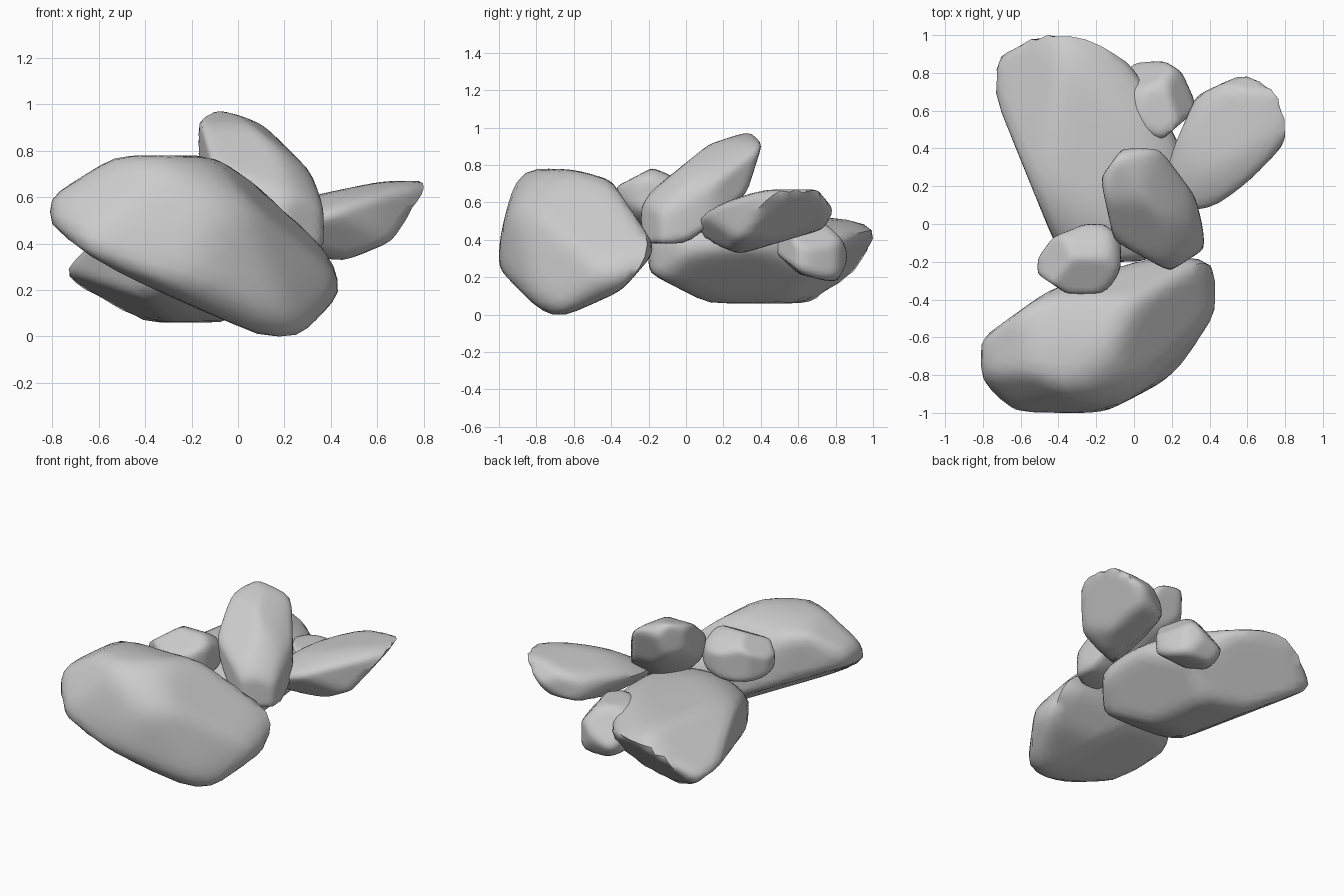
import bpy, bmesh, math
from mathutils import Matrix, Vector

cube = bpy.data.objects.get("Cube")
if cube:
    bpy.data.objects.remove(cube, do_unlink=True)

# Single stone colour
stone = bpy.data.materials.new("stone_grey")
stone.use_nodes = True
colour = (0.6, 0.6, 0.6, 1)
stone.diffuse_color = colour
stone.node_tree.nodes["Principled BSDF"].inputs["Base Color"].default_value = colour

SHARPNESS = 30    # how crisply the worn facets meet
SWELL = 1.16      # ellipsoid oversize before the facets trim it


def tilted_ellipsoid(half, tilt):
    """Matrix turning a unit sphere into an ellipsoid leaning by xy, xz, yz."""
    xy, xz, yz = tilt
    b = math.sqrt(1 - xy * xy)
    c = (yz - xy * xz) / b
    d = math.sqrt(max(1 - xz * xz - c * c, 0.02))
    return Matrix.Diagonal(half) @ Matrix(((1, 0, 0), (xy, b, 0), (xz, c, d)))


def facet_planes(half, slants, facets):
    """Box sides, facets as (angle, distance) in the xy, xz or yz plane,
    and slanted facets as (heading, climb, distance)."""
    planes = []
    for axis in range(3):
        for sign in (-1, 1):
            normal = Vector((0, 0, 0))
            normal[axis] = sign
            planes.append((normal, half[axis]))
    for plane, cuts in facets.items():
        first, second = ("xyz".index(letter) for letter in plane)
        for angle, distance in cuts:
            normal = Vector((0, 0, 0))
            normal[first] = math.cos(math.radians(angle))
            normal[second] = math.sin(math.radians(angle))
            planes.append((normal, distance))
    for heading, climb, distance in slants:
        h, c = math.radians(heading), math.radians(climb)
        normal = Vector((math.cos(h) * math.cos(c), math.sin(h) * math.cos(c), math.sin(c)))
        planes.append((normal, distance))
    return planes


def rock(name, low, high, tilt, slants, **facets):
    """Worn boulder filling the box low..high, flattened by facet planes."""
    low, high = Vector(low), Vector(high)
    centre, half = (low + high) / 2, (high - low) / 2
    shape = tilted_ellipsoid(half, tilt) * SWELL
    planes = facet_planes(half, slants, facets)

    bm = bmesh.new()
    bmesh.ops.create_icosphere(bm, subdivisions=4, radius=1)
    for v in bm.verts:
        p = shape @ v.co.normalized()
        total = 1 + sum(max(0, n.dot(p) / d) ** SHARPNESS for n, d in planes)
        v.co = p / total ** (1 / SHARPNESS)

    # Undo the slight shrinkage left by rounding the facet edges
    for axis in range(3):
        values = [v.co[axis] for v in bm.verts]
        start, size = min(values), max(values) - min(values)
        for v in bm.verts:
            part = (v.co[axis] - start) / size
            v.co[axis] = (part * 2 - 1) * half[axis]

    mesh = bpy.data.meshes.new(name)
    bm.to_mesh(mesh)
    bm.free()
    mesh.materials.append(stone)
    obj = bpy.data.objects.new(name, mesh)
    obj.location = centre
    bpy.context.collection.objects.link(obj)
    bpy.ops.object.select_all(action="DESELECT")
    obj.select_set(True)
    bpy.context.view_layer.objects.active = obj
    bpy.ops.object.shade_smooth_by_angle(angle=math.radians(50))


# Large boulder across the front
rock("front_boulder", (-0.81, -1, 0), (0.43, -0.18, 0.78), (0.42, -0.38, -0.12),
     [(225, -60, 0.32), (-12, 43, 0.33), (-38, 12, 0.37), (247, 34, 0.48), (155, -58, 0.19)],
     xz=[(122, 0.51), (47, 0.4), (18, 0.53), (-43, 0.58), (247, 0.24), (232, 0.31)],
     xy=[(126, 0.35), (108, 0.31), (-34, 0.44), (-62, 0.37), (225, 0.61)],
     yz=[(-41, 0.35), (-66, 0.33), (225, 0.39), (34, 0.34), (165, 0.4), (73, 0.37)])

# Long low boulder reaching back
rock("back_boulder", (-0.73, -0.2, 0.06), (0.26, 1, 0.52), (-0.4, 0, 0),
     [(192, -55, 0.25), (106, 40, 0.54), (45, 60, 0.33), (75, -40, 0.27),
      (7, -47, 0.28), (167, 55, 0.3)],
     xz=[(227, 0.37), (120, 0.3)],
     xy=[(203, 0.35), (53, 0.44), (33, 0.39), (170, 0.53), (122, 0.58), (315, 0.65)],
     yz=[(17, 0.54), (-72, 0.28), (241, 0.35)])

# Slim stone pointing out to the back left
rock("slim_stone", (0.18, 0.07, 0.33), (0.8, 0.78, 0.67), (0.5, 0.5, 0.45),
     [(18, -38, 0.13), (95, 53, 0.36), (96, -54, 0.2), (61, -25, 0.28),
      (135, -60, 0.175), (-65, -31, 0.22), (168, -43, 0.16)],
     xz=[(-32, 0.19), (-65, 0.14), (103, 0.14)],
     xy=[(36, 0.36), (67, 0.36), (-13, 0.26), (-41, 0.21), (-51, 0.22),
         (117, 0.27), (158, 0.22)],
     yz=[(39, 0.3), (-35, 0.25), (-73, 0.12), (249, 0.21), (107, 0.17)])

# Leaning stone on top of the pile
rock("leaning_stone", (-0.17, -0.24, 0.38), (0.37, 0.4, 0.97), (-0.4, -0.65, 0.7),
     [(-14, 56, 0.16)],
     xz=[(71, 0.22), (45, 0.17), (21, 0.21), (131, 0.35)],
     xy=[(38, 0.21), (15, 0.23), (-58, 0.32), (242, 0.24), (193, 0.23), (143, 0.3)],
     yz=[(109, 0.2), (130, 0.15), (148, 0.21), (40, 0.37), (-17, 0.22), (-48, 0.17)])

# Two small round stones
rock("back_pebble", (-0.05, 0.45, 0.18), (0.32, 0.86, 0.5), (-0.1, 0, -0.25),
     [(17, 39, 0.145), (112, 34, 0.16), (-85, -48, 0.12)],
     xy=[(25, 0.17), (58, 0.19), (-50, 0.16), (211, 0.17), (246, 0.18)],
     yz=[(232, 0.13), (255, 0.13), (45, 0.18), (-27, 0.21)])
rock("front_pebble", (-0.51, -0.37, 0.48), (-0.07, 0, 0.78), (0.1, 0, -0.15),
     [(173, 54, 0.14), (248, 34, 0.2), (20, 36, 0.22)],
     xy=[(144, 0.18), (113, 0.16), (49, 0.23), (-29, 0.22), (236, 0.19)],
     yz=[(117, 0.13), (70, 0.14), (51, 0.15)])
